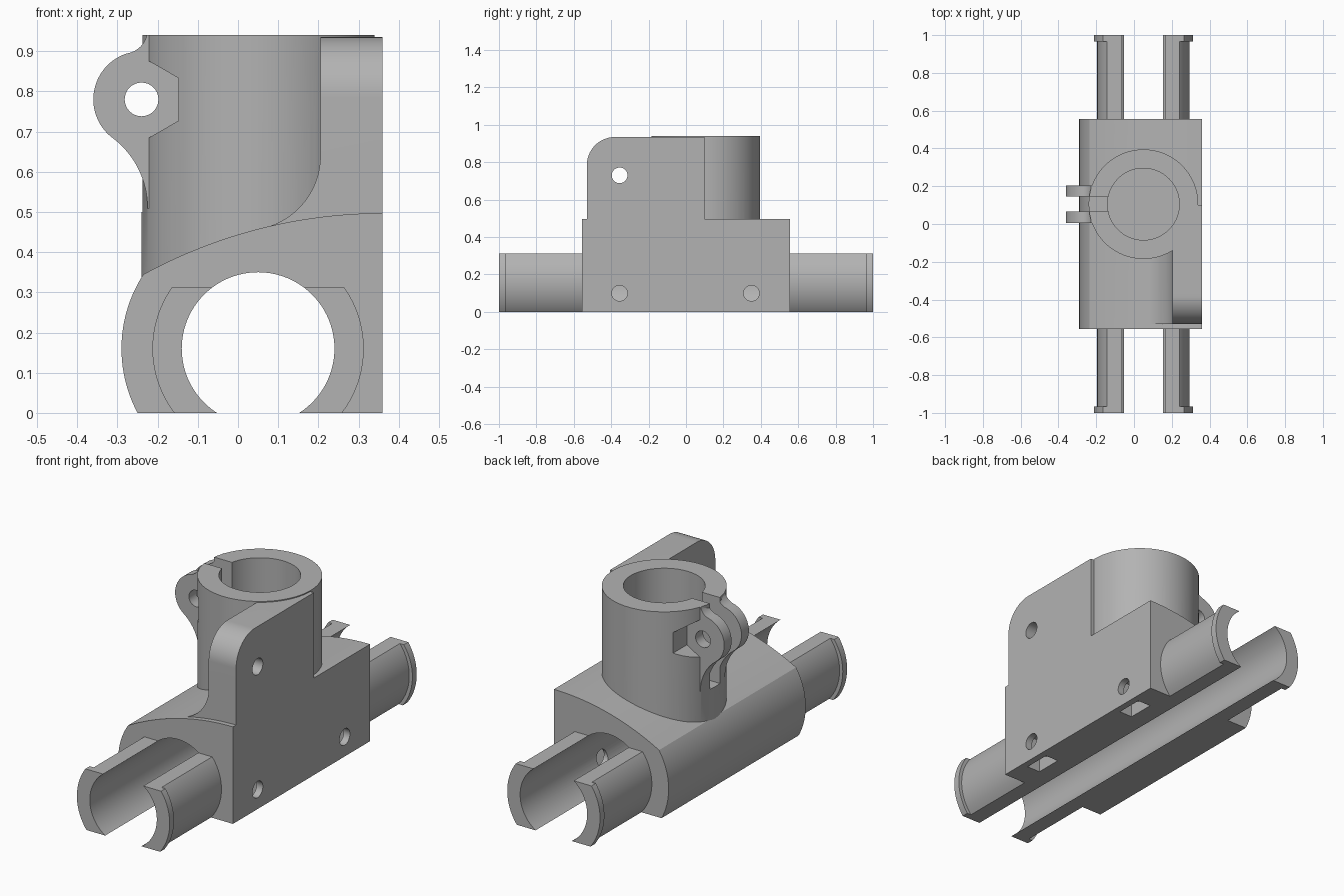
import bpy, bmesh
from math import sin, cos, radians
from mathutils import Vector

if "Cube" in bpy.data.objects:
    bpy.data.objects.remove(bpy.data.objects["Cube"], do_unlink=True)

grey = bpy.data.materials.new("plain_grey")
grey.use_nodes = True
grey.diffuse_color = (0.45, 0.45, 0.45, 1)
grey.node_tree.nodes["Principled BSDF"].inputs["Base Color"].default_value = grey.diffuse_color


def arc(cx, cy, r, a0, a1, n=24):
    """Points on a circular arc, angles in degrees."""
    angles = [radians(a0 + (a1 - a0) * i / n) for i in range(n + 1)]
    return [(cx + r * cos(a), cy + r * sin(a)) for a in angles]


def circle(cx, cy, r, n=96):
    return arc(cx, cy, r, 0, 360, n)[:-1]


def rect(x0, y0, x1, y1):
    return [(x0, y0), (x1, y0), (x1, y1), (x0, y1)]


def prism(name, profile, axis, lo, hi):
    """Extrude a profile along an axis; the profile uses the other two axes in order."""
    place = {"x": lambda p, h: (h, p[0], p[1]),
             "y": lambda p, h: (p[0], h, p[1]),
             "z": lambda p, h: (p[0], p[1], h)}[axis]
    bm = bmesh.new()
    face = bm.faces.new([bm.verts.new(place(p, lo)) for p in profile])
    new = bmesh.ops.extrude_face_region(bm, geom=[face])["geom"]
    shift = Vector(place((0, 0), hi - lo))
    bmesh.ops.translate(bm, vec=shift, verts=[v for v in new if isinstance(v, bmesh.types.BMVert)])
    bmesh.ops.recalc_face_normals(bm, faces=bm.faces)
    mesh = bpy.data.meshes.new(name)
    bm.to_mesh(mesh)
    bm.free()
    mesh.materials.append(grey)
    obj = bpy.data.objects.new(name, mesh)
    bpy.context.collection.objects.link(obj)
    return obj


def combine(target, other, operation):
    """Apply a boolean and discard the helper."""
    mod = target.modifiers.new(operation, "BOOLEAN")
    mod.operation, mod.solver, mod.object = operation, "EXACT", other
    bpy.context.view_layer.update()
    graph = bpy.context.evaluated_depsgraph_get()
    mesh = bpy.data.meshes.new_from_object(target.evaluated_get(graph))
    target.modifiers.clear()
    target.data = mesh
    bpy.data.objects.remove(other, do_unlink=True)


RAIL = (0.05, 0.16)      # horizontal bore centre in x, z
POST = (0.05, 0.105)     # vertical bore centre in x, y
EAR = (-0.24, 0.78)      # clamp bolt centre in x, z

# Main body: flat side, shallow domed top, round flank
side = arc(*RAIL, 0.34, 147, 208)
top = arc(0.36, -0.743, 1.24, 90, 118.7)
bracket = prism("clamp_bracket", [(0.36, 0)] + top + side[1:-1] + [(-0.25, 0)], "y", -0.555, 0.555)

# Half-open rail sleeves with lipped ends
sleeve = prism("rail_sleeve", circle(*RAIL, 0.245), "y", -0.98, 0.98)
for lo, hi in ((-1, -0.965), (0.965, 1)):
    combine(sleeve, prism("sleeve_lip", circle(*RAIL, 0.263), "y", lo, hi), "UNION")
combine(sleeve, prism("sleeve_trim", rect(-0.5, 0, 0.6, 0.312), "y", -1.1, 1.1), "INTERSECT")
combine(bracket, sleeve, "UNION")

# Upright clamp tube
combine(bracket, prism("clamp_tube", circle(*POST, 0.29), "z", 0.335, 0.94), "UNION")

# Side plate with filleted foot and a rounded front corner
foot = arc(0.02, 0.64, 0.185, 0, -75)
plate = prism("side_plate", [(0.36, 0.42), (0.36, 0.935), (0.205, 0.935)] + foot + [(0.068, 0.42)],
              "y", -0.53, 0.1)
corner = arc(-0.38, 0.785, 0.15, 180, 90)
combine(plate, prism("plate_outline", [(0.3, 0.3), (-0.53, 0.3)] + corner + [(0.3, 0.935)],
                     "x", -0.1, 0.5), "INTERSECT")
combine(bracket, plate, "UNION")

# Clamp ears, blended into the tube above and below
upper = arc(-0.285, 0.954, 0.06, -13.5, -75.5, 10)
lobe = arc(*EAR, 0.12, 104.5, 232.9, 40)
lower = arc(-0.445, 0.509, 0.22, 52.9, 0, 16)
ears = prism("clamp_ears", [(-0.17, 0.94)] + upper + lobe[1:] + lower[1:] + [(-0.17, 0.509)],
             "y", 0.005, 0.205)
combine(bracket, ears, "UNION")

# Bores, clamp slit and bolt hole
cuts = [prism("rail_bore", circle(*RAIL, 0.19), "y", -1.1, 1.1),
        prism("post_bore", circle(*POST, 0.19), "z", 0.41, 1.1),
        prism("clamp_slit", rect(-0.5, 0.065, -0.05, 0.145), "z", 0.5, 1.1),
        prism("bolt_hole", circle(*EAR, 0.042, 32), "y", -0.1, 0.3)]

# Hexagonal seats either side of the ears
for lo, hi in ((-0.16, 0.005), (0.205, 0.37)):
    cuts.append(prism("hex_seat", arc(*EAR, 0.106, 30, 330, 5), "y", lo, hi))

# Screw holes through the flat side, nut slots in the underside
for y, z in ((-0.355, 0.73), (-0.355, 0.1), (0.35, 0.1)):
    cuts.append(prism("screw_hole", circle(y, z, 0.042, 32), "x", 0.1, 0.5))
for y in (-0.355, 0.35):
    cuts.append(prism("nut_slot", rect(0.25, y - 0.07, 0.325, y + 0.07), "z", -0.1, 0.175))

for cutter in cuts:
    combine(bracket, cutter, "DIFFERENCE")

# Smooth curved walls, crisp edges
for obj in bpy.context.selected_objects:
    obj.select_set(False)
bracket.select_set(True)
bpy.context.view_layer.objects.active = bracket
bpy.ops.object.shade_smooth_by_angle(angle=radians(25))
